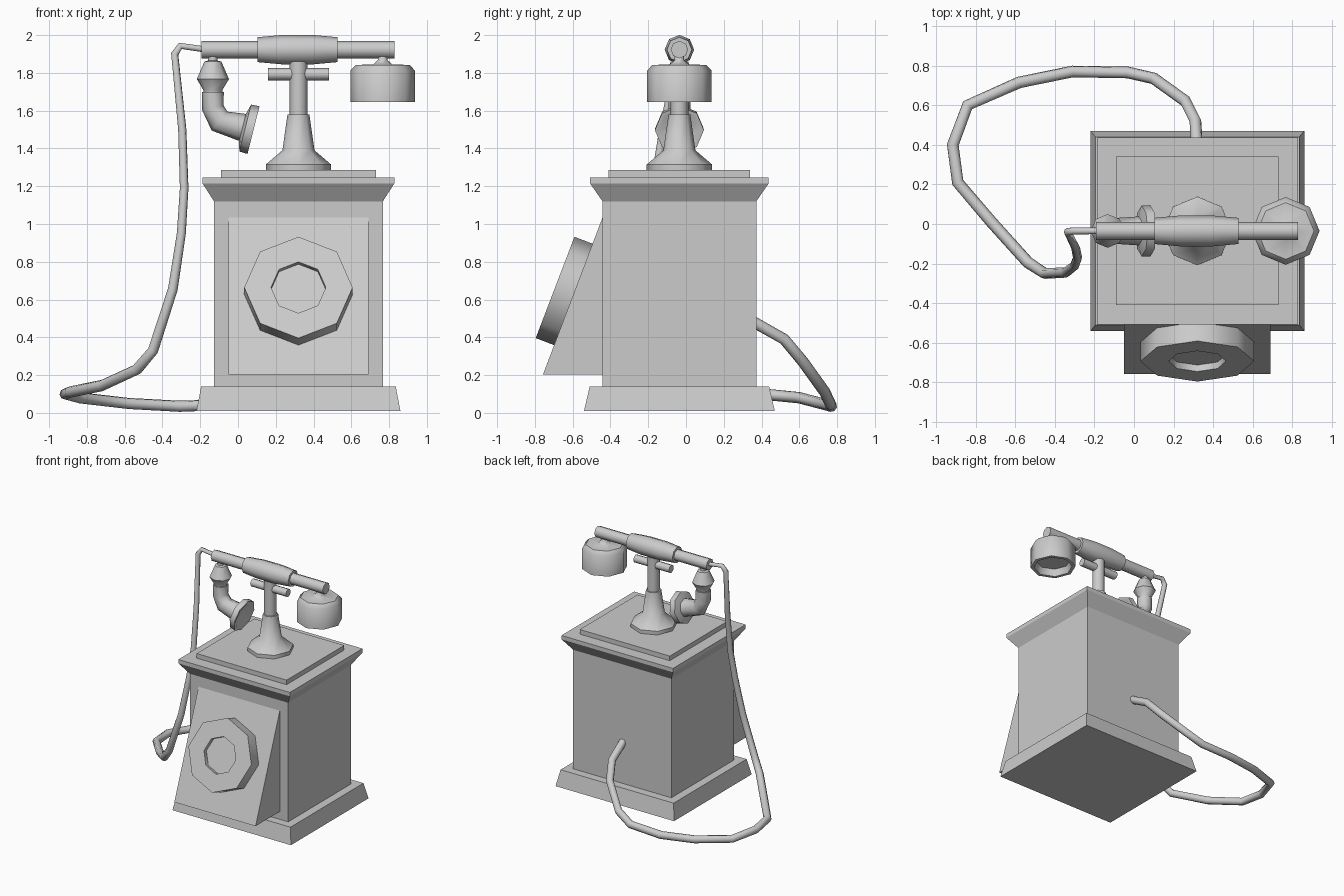
import bpy, bmesh, math
from mathutils import Vector

if "Cube" in bpy.data.objects:
    bpy.data.objects.remove(bpy.data.objects["Cube"])

CX, CY = 0.32, -0.035   # centre of the cabinet


def finish(name, bm, smooth=False):
    bmesh.ops.recalc_face_normals(bm, faces=bm.faces[:])
    me = bpy.data.meshes.new(name)
    bm.to_mesh(me)
    bm.free()
    ob = bpy.data.objects.new(name, me)
    bpy.context.collection.objects.link(ob)
    if smooth:
        bpy.ops.object.select_all(action='DESELECT')
        ob.select_set(True)
        bpy.context.view_layer.objects.active = ob
        bpy.ops.object.shade_smooth_by_angle(angle=math.radians(46))
    return ob


def skin(name, rings, smooth=False):
    """Join rings of points with quads and cap both ends."""
    bm = bmesh.new()
    loops = [[bm.verts.new(p) for p in ring] for ring in rings]
    n = len(loops[0])
    for a, b in zip(loops, loops[1:]):
        for i in range(n):
            j = (i + 1) % n
            bm.faces.new((a[i], a[j], b[j], b[i]))
    bm.faces.new(loops[0])
    bm.faces.new(loops[-1])
    return finish(name, bm, smooth)


def slab(name, levels):
    """Stack of centred rectangles: (half width, half depth, z)."""
    return skin(name, [[(CX + sx * w, CY + sy * d, z)
                        for sx, sy in ((-1, -1), (1, -1), (1, 1), (-1, 1))]
                       for w, d, z in levels])


def lathe(name, profile, origin, axis=(0, 0, 1), sides=8):
    """Turned part: profile of (radius, distance along axis)."""
    q = Vector(axis).to_track_quat('Z', 'Y')
    rings = []
    for r, h in profile:
        rings.append([Vector(origin) + q @ Vector((r * math.cos(a), r * math.sin(a), h))
                      for a in (math.tau * i / sides for i in range(sides))])
    return skin(name, rings, True)


def tube(name, points):
    """Round tube through (x, y, z, radius) points."""
    cu = bpy.data.curves.new(name, 'CURVE')
    cu.dimensions = '3D'
    cu.bevel_depth = 1.0
    cu.bevel_resolution = 2
    cu.use_fill_caps = True
    sp = cu.splines.new('POLY')
    sp.points.add(len(points) - 1)
    for p, (x, y, z, r) in zip(sp.points, points):
        p.co = (x, y, z, 1)
        p.radius = r
    sp.use_smooth = True
    ob = bpy.data.objects.new(name, cu)
    bpy.context.collection.objects.link(ob)
    return ob


# Cabinet: plinth, body, cornice, top plate
slab("plinth", [(0.54, 0.505, 0.01), (0.515, 0.475, 0.14)])
slab("cabinet_body", [(0.447, 0.407, 0.14), (0.447, 0.407, 1.12)])
slab("cornice", [(0.447, 0.407, 1.12), (0.508, 0.473, 1.215), (0.508, 0.473, 1.247)])
slab("top_plate", [(0.41, 0.375, 1.247), (0.41, 0.375, 1.285)])

# Sloped front panel and dial
skin("front_wedge", [[(CX + s * 0.37, -0.757, 0.204), (CX + s * 0.37, -0.44, 0.204),
                      (CX + s * 0.37, -0.44, 1.04)] for s in (-1, 1)])
lathe("dial", [(0.287, 0), (0.287, 0.104), (0.145, 0.104), (0.145, 0.069)],
      (CX, -0.596, 0.627), (0, -0.934, 0.357))

# Cradle stand
lathe("stand", [(0.173, 1.285), (0.173, 1.315), (0.085, 1.39), (0.058, 1.58),
                (0.047, 1.58), (0.047, 1.86)], (CX, CY, 0))
lathe("cradle_bar", [(0.032, -0.162), (0.032, 0.162)], (CX, CY, 1.793), (1, 0, 0))

# Handset rod and grip
HZ = 1.923
lathe("handset_rod", [(0.046, -0.51), (0.046, 0.51)], (CX - 0.002, CY, HZ), (1, 0, 0))
lathe("handset_grip", [(0.066, -0.212), (0.078, -0.08), (0.078, 0.08), (0.066, 0.212)],
      (CX - 0.005, CY, HZ), (1, 0, 0))

# Earpiece with hollow underside
lathe("earpiece", [(0.13, 1.70), (0.145, 1.645), (0.171, 1.645), (0.171, 1.812), (0.143, 1.842),
                   (0.05, 1.845), (0.025, 1.868), (0.025, 1.90)], (0.766, CY, 0))

# Mouthpiece: bulb, elbow, horn
MX = -0.133
lathe("mouthpiece_bulb", [(0.05, 1.69), (0.05, 1.708), (0.085, 1.767), (0.045, 1.86),
                          (0.025, 1.865), (0.025, 1.90)], (MX, CY, 0))
tube("mouthpiece_elbow", [(MX, CY, 1.70, 0.058), (MX, CY, 1.615, 0.058), (-0.098, CY, 1.545, 0.065),
                          (0.01, CY, 1.515, 0.072), (0.04, CY, 1.507, 0.075)])
lathe("mouthpiece_horn", [(0.075, -0.06), (0.128, -0.045), (0.13, 0), (0.108, 0), (0.05, -0.035)],
      (0.082, CY, 1.497), (0.97, 0, -0.245))

# Cord from the handset round to the back of the cabinet
tube("cord", [
    (-0.18, CY, 1.925, 0.016), (-0.305, CY, 1.943, 0.018), (-0.335, -0.04, 1.90, 0.02),
    (-0.295, -0.12, 1.50, 0.022), (-0.285, -0.17, 1.19, 0.023), (-0.30, -0.21, 0.95, 0.024),
    (-0.345, -0.245, 0.655, 0.026), (-0.45, -0.25, 0.33, 0.028), (-0.535, -0.195, 0.23, 0.03),
    (-0.72, 0.01, 0.145, 0.03), (-0.89, 0.21, 0.11, 0.03), (-0.915, 0.40, 0.10, 0.03),
    (-0.84, 0.60, 0.08, 0.03), (-0.58, 0.715, 0.05, 0.03), (-0.31, 0.77, 0.035, 0.03),
    (-0.03, 0.765, 0.045, 0.03), (0.10, 0.735, 0.11, 0.03), (0.26, 0.62, 0.27, 0.03),
    (0.31, 0.52, 0.39, 0.03), (0.32, 0.36, 0.48, 0.03)])
